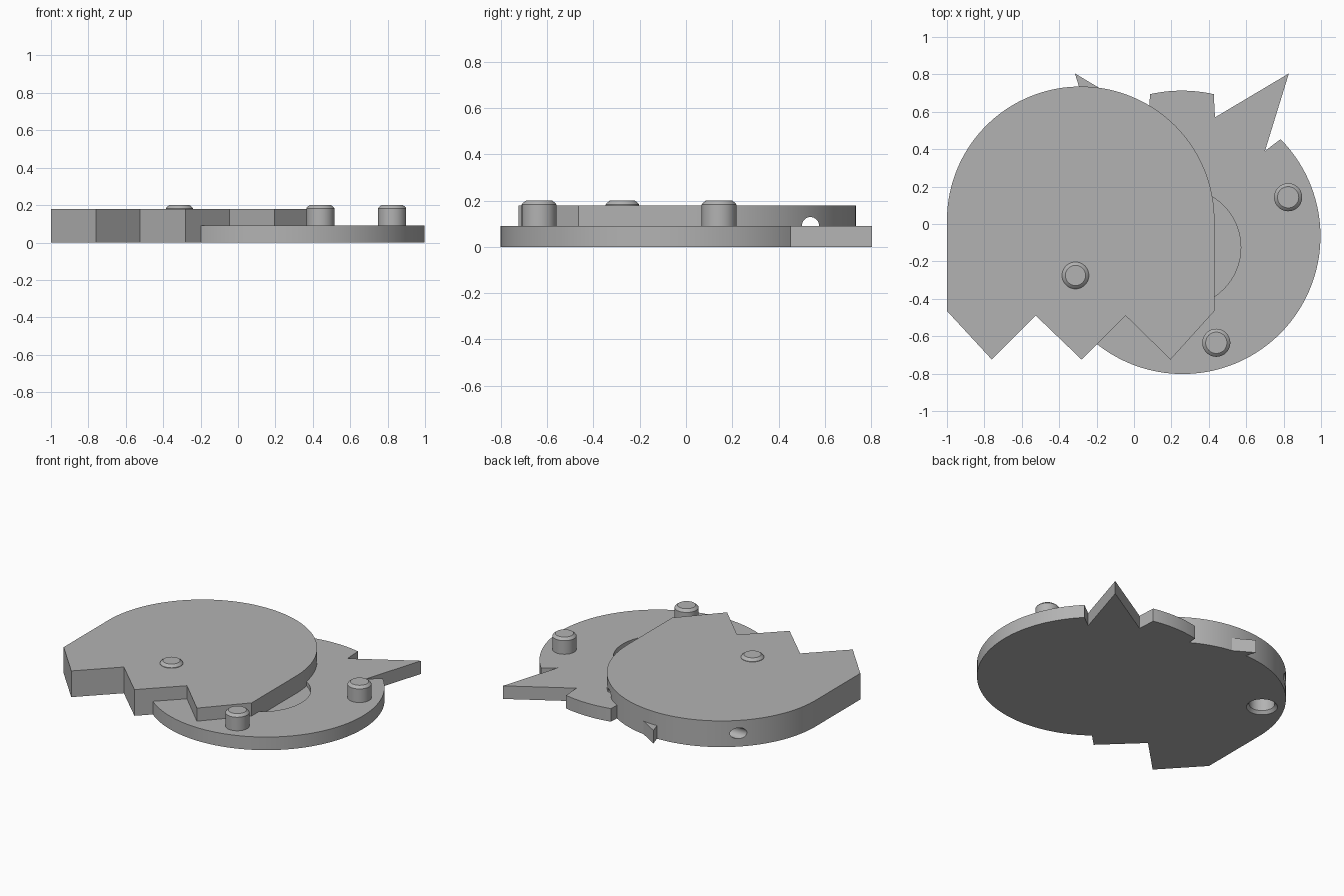
import bpy, bmesh, math
from mathutils import Matrix

if "Cube" in bpy.data.objects:
    bpy.data.objects.remove(bpy.data.objects["Cube"])

gray = bpy.data.materials.new("plain gray")
gray.diffuse_color = (0.45, 0.45, 0.45, 1)
gray.use_nodes = True
gray.node_tree.nodes["Principled BSDF"].inputs["Base Color"].default_value = gray.diffuse_color


def finish(name, bm):
    bmesh.ops.recalc_face_normals(bm, faces=bm.faces)
    me = bpy.data.meshes.new(name)
    bm.to_mesh(me)
    bm.free()
    ob = bpy.data.objects.new(name, me)
    bpy.context.collection.objects.link(ob)
    me.materials.append(gray)
    return ob


def arc(cx, cy, r, a0, a1, n):
    return [(cx + r * math.cos(a0 + (a1 - a0) * i / n),
             cy + r * math.sin(a0 + (a1 - a0) * i / n)) for i in range(n + 1)]


def plate(name, outline, height):
    bm = bmesh.new()
    face = bm.faces.new([bm.verts.new((x, y, 0)) for x, y in outline])
    top = bmesh.ops.extrude_face_region(bm, geom=[face])["geom"]
    bmesh.ops.translate(bm, vec=(0, 0, height),
                        verts=[v for v in top if isinstance(v, bmesh.types.BMVert)])
    return finish(name, bm)


def turned(name, x, y, profile, n=48):
    """Closed round solid from (radius, z) rings, bottom to top."""
    bm = bmesh.new()
    rings = [[bm.verts.new((x + px, y + py, z)) for px, py in
              arc(0, 0, r, 0, 2 * math.pi * (n - 1) / n, n - 1)] for r, z in profile]
    for a, b in zip(rings, rings[1:]):
        for i in range(n):
            j = (i + 1) % n
            bm.faces.new((a[i], a[j], b[j], b[i]))
    bm.faces.new(rings[0])
    bm.faces.new(rings[-1])
    return finish(name, bm)


def cut(target, cutter):
    cutter.hide_render = True
    cutter.hide_set(True)
    mod = target.modifiers.new(cutter.name, "BOOLEAN")
    mod.operation = "DIFFERENCE"
    mod.solver = "EXACT"
    mod.object = cutter


def apply_and_smooth(ob):
    bpy.ops.object.select_all(action="DESELECT")
    ob.select_set(True)
    bpy.context.view_layer.objects.active = ob
    for mod in list(ob.modifiers):
        bpy.ops.object.modifier_apply(modifier=mod.name)
    bpy.ops.object.shade_smooth_by_angle(angle=math.radians(25))


# Round lower plate with two pointed ears and a raised crown between them
CX, CY, R = 0.26, -0.065, 0.737
a = math.atan2(0.515, 0.52)
right_ear = [(0.70, 0.39), (0.828, 0.805), (0.433, 0.57)]
left_ear = [(2 * CX - 0.008 - x, y) for x, y in reversed(right_ear)]
b = math.atan2(0.757, 0.17)
crown = arc(CX - 0.004, CY, 0.778, b, math.pi - b, 14)
rim = arc(CX, CY, R, math.pi - a, 2 * math.pi + a, 110)
lower_plate = plate("lower_plate", right_ear + crown + left_ear + rim, 0.09)
cut(lower_plate, turned("recess_cutter", 0.255, -0.125, [(0.316, 0.06), (0.316, 0.12)], 64))

# Thick upper plate with a domed back and zigzag front
zigzag = [(-1, -0.465), (-0.76, -0.725), (-0.525, -0.49), (-0.28, -0.725),
          (-0.045, -0.49), (0.195, -0.725), (0.43, -0.465)]
upper_plate = plate("upper_plate", arc(-0.285, 0.02, 0.715, 0, math.pi, 72) + zigzag, 0.18)

# Cross tunnel through the back of the upper plate
bm = bmesh.new()
bmesh.ops.create_cone(bm, cap_ends=True, segments=32, radius1=0.037, radius2=0.037, depth=3,
                      matrix=Matrix.Translation((0, 0.538, 0.092)) @ Matrix.Rotation(math.pi / 2, 4, "Y"))
cut(upper_plate, finish("tunnel_cutter", bm))

# Flared socket in the underside
cut(upper_plate, turned("socket_cutter", -0.78, 0.31,
                        [(0.105, -0.01), (0.097, 0), (0.08, 0.02), (0.08, 0.11)]))

# Pegs with softened tops
pegs = [turned("peg_" + n, x, y, [(r, 0.085), (r, 0.183), (r - 0.005, 0.19), (r - 0.018, 0.2)])
        for n, x, y, r in (("front", 0.44, -0.635, 0.075), ("right", 0.824, 0.143, 0.075),
                           ("left", -0.313, -0.275, 0.072))]

for ob in [lower_plate, upper_plate] + pegs:
    apply_and_smooth(ob)
for ob in [o for o in bpy.data.objects if o.name.endswith("_cutter")]:
    bpy.data.objects.remove(ob)
